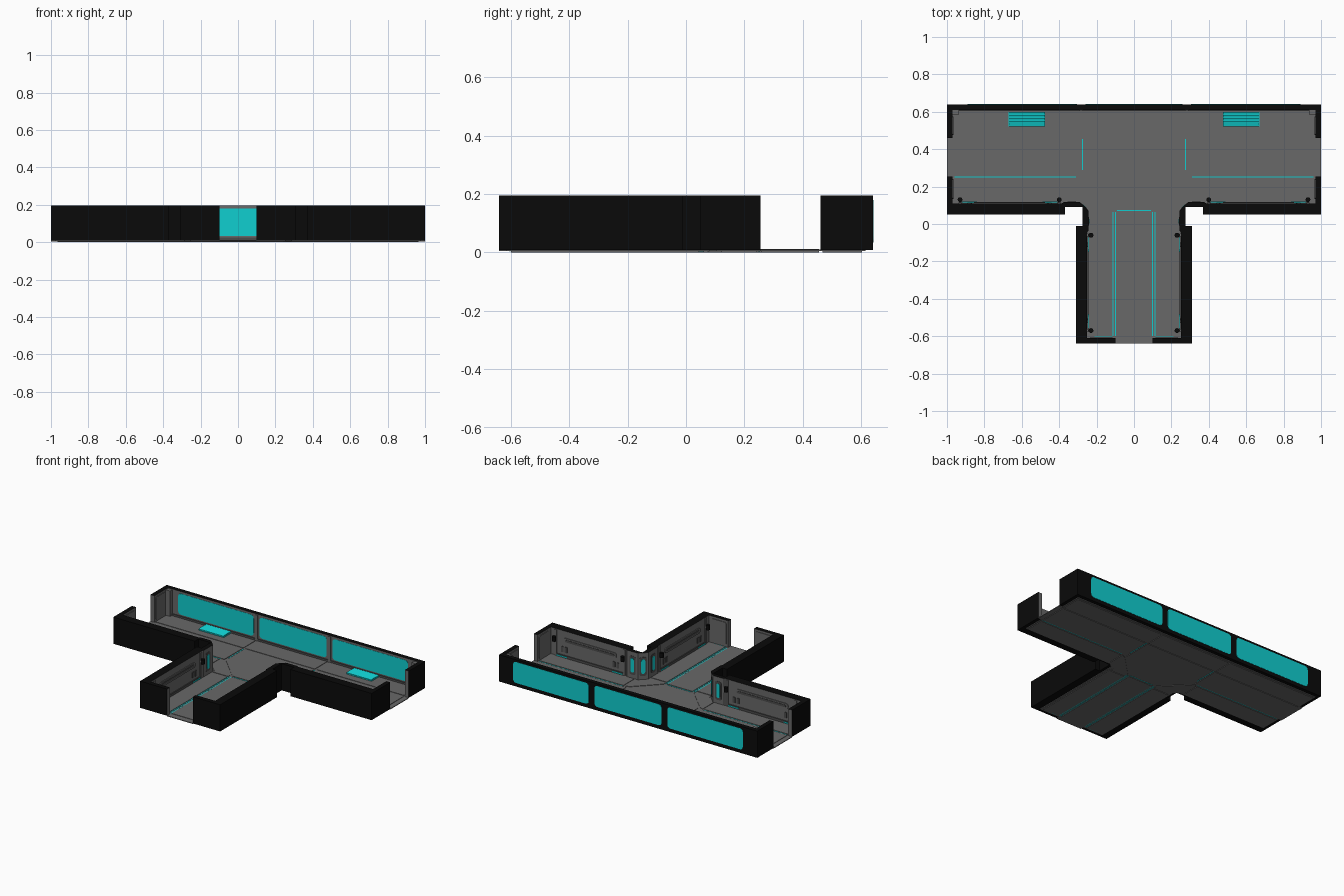
import bpy, bmesh, math

if "Cube" in bpy.data.objects:
    bpy.data.objects.remove(bpy.data.objects["Cube"])


def material(name, rgb):
    m = bpy.data.materials.new(name)
    m.diffuse_color = (*rgb, 1)
    m.use_nodes = True
    m.node_tree.nodes["Principled BSDF"].inputs["Base Color"].default_value = m.diffuse_color
    return m


BLACK = material("black_shell", (0.003, 0.003, 0.003))
GREY = material("grey_panel", (0.14, 0.14, 0.14))
DARK = material("dark_grey_trim", (0.07, 0.07, 0.07))
CYAN = material("cyan_glow", (0.005, 0.62, 0.63))

# Each surface maps (along, up, outward) to world space
R = math.sqrt(0.5)
FLOOR = lambda u, v, d: (u, v, d)
ARM = lambda u, v, d: (u, 0.11 + d, v)
COL_ARM = lambda u, v, d: (u, 0.117 + d, v)
STEM = lambda u, v, d: (0.25 - d, u, v)
COL_STEM = lambda u, v, d: (0.243 - d, u, v)
CORNER = lambda u, v, d: (0.2665 + (u - d) * R, 0.0935 + (u + d) * R, v)
BACK_IN = lambda u, v, d: (u, 0.61 - d, v)
BACK_OUT = lambda u, v, d: (u, 0.64 + d, v)
END = lambda u, v, d: (0.97 - d, u, v)
FRONT_IN = lambda u, v, d: (u, -0.61 + d, v)


def prism(name, pts, d0, d1, mat, place=FLOOR, mirror=True, inner_edges=None):
    """Extrude an outline; with inner_edges, those side faces turn grey."""
    bm = bmesh.new()
    lo = [bm.verts.new(place(u, v, d0)) for u, v in pts]
    hi = [bm.verts.new(place(u, v, d1)) for u, v in pts]
    bm.faces.new(lo)
    bm.faces.new(hi)
    n = len(pts)
    for i in range(n):
        j = (i + 1) % n
        f = bm.faces.new((lo[i], lo[j], hi[j], hi[i]))
        if inner_edges and i in inner_edges:
            f.material_index = 1
    bmesh.ops.recalc_face_normals(bm, faces=bm.faces)
    me = bpy.data.meshes.new(name)
    bm.to_mesh(me)
    bm.free()
    me.materials.append(mat)
    me.materials.append(GREY)
    ob = bpy.data.objects.new(name, me)
    bpy.context.collection.objects.link(ob)
    if mirror:
        ob.modifiers.new("mirror", 'MIRROR')
    return ob


def rect(a, b, c, d, ch=0.0):
    """Rectangle a..b by c..d with optional rounded corners."""
    if not ch:
        return [(a, c), (b, c), (b, d), (a, d)]
    pts = []
    for k, (x, y) in enumerate([(b - ch, d - ch), (a + ch, d - ch),
                                (a + ch, c + ch), (b - ch, c + ch)]):
        for s in range(4):
            t = math.radians(90 * k + 30 * s)
            pts.append((x + ch * math.cos(t), y + ch * math.sin(t)))
    return pts


# Outer walls: black outside and on top, grey on inward faces and door jambs
front = [(0.1, -0.64), (0.1, -0.61), (0.25, -0.61), (0.25, -0.045), (0.243, -0.035),
         (0.243, 0.07), (0.29, 0.117), (0.375, 0.117), (0.385, 0.11), (0.97, 0.11),
         (0.97, 0.255), (1, 0.255), (1, 0.05), (0.37, 0.05), (0.37, 0.09),
         (0.275, 0.09), (0.275, -0.01), (0.31, -0.01), (0.31, -0.64)]
prism("front_wall", front, 0.008, 0.195, BLACK, inner_edges=range(0, 11))
back = [(1, 0.46), (0.97, 0.46), (0.97, 0.61), (-0.97, 0.61), (-0.97, 0.46),
        (-1, 0.46), (-1, 0.64), (1, 0.64)]
prism("back_wall", back, 0.008, 0.195, BLACK, mirror=False, inner_edges=range(0, 5))

# Floor slab with tongues through the three doorways
slab = [(0, -0.64), (0.1, -0.64), (0.1, -0.615), (0.255, -0.615), (0.255, 0.08),
        (0.285, 0.105), (0.975, 0.105), (0.975, 0.255), (1, 0.255), (1, 0.46),
        (0.975, 0.46), (0.975, 0.615), (0, 0.615)]
slab += [(-x, y) for x, y in reversed(slab[1:-1])]
prism("floor_slab", slab, 0.004, 0.009, GREY, mirror=False)

# Floor panels, seen above and below the slab
panels = {
    "stem_side_panel": rect(0.118, 0.24, -0.6, 0.045),
    "arm_front_panel": rect(0.315, 0.965, 0.122, 0.243),
    "arm_middle_panel": rect(0.285, 0.965, 0.257, 0.455),
    "arm_back_panel": rect(0.285, 0.965, 0.467, 0.602),
    "corner_panel": [(0.118, 0.06), (0.235, 0.06), (0.235, 0.075), (0.285, 0.125),
                     (0.3, 0.125), (0.3, 0.243), (0.27, 0.232), (0.118, 0.08)],
}
for name, pts in panels.items():
    prism(name, pts, 0, 0.012, GREY)
prism("stem_middle_panel", rect(-0.095, 0.095, -0.6, 0.065), 0, 0.012, GREY, mirror=False)
prism("centre_panel", [(-0.1, 0.08), (0.1, 0.08), (0.268, 0.25), (0.268, 0.455),
                       (-0.268, 0.455), (-0.268, 0.25)], 0, 0.012, GREY, mirror=False)
prism("centre_back_panel", rect(-0.268, 0.268, 0.467, 0.602), 0, 0.012, GREY, mirror=False)

# Cyan light lines in the floor seams, both sides of the slab
lines = [rect(0.097, 0.102, -0.6, 0.065), rect(0.11, 0.116, -0.6, 0.065),
         rect(0.31, 0.96, 0.248, 0.253), rect(0.273, 0.278, 0.29, 0.455),
         rect(0.115, 0.21, -0.605, -0.601), rect(0, 0.09, 0.07, 0.075)]
for pts in lines:
    prism("seam_light", pts, 0.003, 0.0105, CYAN)

# Windows: cyan plates on both faces of the back wall, with a raised inner frame
for place in (BACK_IN, BACK_OUT):
    prism("middle_window", rect(-0.26, 0.26, 0.033, 0.18, 0.022), -0.003, 0.0015, CYAN, place, False)
    prism("side_window", rect(0.305, 0.89, 0.033, 0.18, 0.022), -0.003, 0.0015, CYAN, place)
prism("window_rib", rect(0.273, 0.292, 0.01, 0.19), -0.002, 0.006, GREY, BACK_IN)
prism("back_corner_post", rect(0.935, 0.97, 0.01, 0.19), -0.002, 0.025, GREY, BACK_IN)
prism("back_skirting", rect(-0.94, 0.94, 0.008, 0.024), -0.002, 0.006, DARK, BACK_IN, False)

# Floor vents: tray with overlapping tilted slats
prism("vent_tray", rect(0.475, 0.67, 0.52, 0.6), 0.01, 0.016, CYAN)
for i in range(5):
    y = 0.521 + i * 0.016
    prism("vent_slat", [(y, 0.015), (y + 0.015, 0.018), (y + 0.015, 0.025), (y, 0.021)],
          0.477, 0.668, CYAN, lambda u, v, d: (d, u, v))

# Corner column lights with dark surrounds
for place, c in ((COL_ARM, 0.332), (CORNER, 0.0), (COL_STEM, 0.015)):
    prism("light_surround", rect(c - 0.023, c + 0.023, 0.035, 0.165, 0.01), -0.002, 0.002, DARK, place)
    prism("corner_light", rect(c - 0.013, c + 0.013, 0.05, 0.15, 0.012), 0, 0.004, CYAN, place)

# Side wall fittings: handrail slot, sockets, skirting, ribs, glow strips, knobs
for place, a, b in ((ARM, 0.4, 0.93), (STEM, -0.57, -0.06)):
    prism("rail_frame", rect(a + 0.06, b - 0.06, 0.112, 0.148, 0.015), -0.002, 0.005, GREY, place)
    prism("rail_bar", rect(a + 0.075, b - 0.075, 0.122, 0.138, 0.007), 0, 0.008, DARK, place)
    prism("skirting", rect(a, b, 0.008, 0.026), -0.002, 0.006, DARK, place)
    for e, s in ((a, 1), (b, -1)):
        prism("wall_rib", rect(e - 0.008, e + 0.008, 0.01, 0.19), -0.002, 0.006, GREY, place)
        for k in (0.05, 0.08):
            c = e + s * k
            prism("socket", rect(c - 0.01, c + 0.01, 0.045, 0.085, 0.004), -0.002, 0.004, DARK, place)
        c = e + s * 0.05
        prism("base_light", rect(c - 0.04, c + 0.04, 0.012, 0.02), 0, 0.009, CYAN, place)
        prism("knob_stem", rect(e - 0.006, e + 0.006, 0.125, 0.137), 0, 0.02, DARK, place)
        x, y, _ = place(e, 0, 0.02)
        prism("knob", rect(x - 0.013, x + 0.013, y - 0.013, y + 0.013, 0.0128), 0.115, 0.148, BLACK)

# Lining plates on the end walls beside the doorways
prism("end_lining_front", rect(0.135, 0.24, 0.02, 0.18, 0.01), -0.002, 0.004, GREY, END)
prism("end_lining_back", rect(0.475, 0.575, 0.02, 0.18, 0.01), -0.002, 0.004, GREY, END)
prism("stem_end_lining", rect(0.115, 0.235, 0.02, 0.18, 0.01), -0.002, 0.004, GREY, FRONT_IN)
